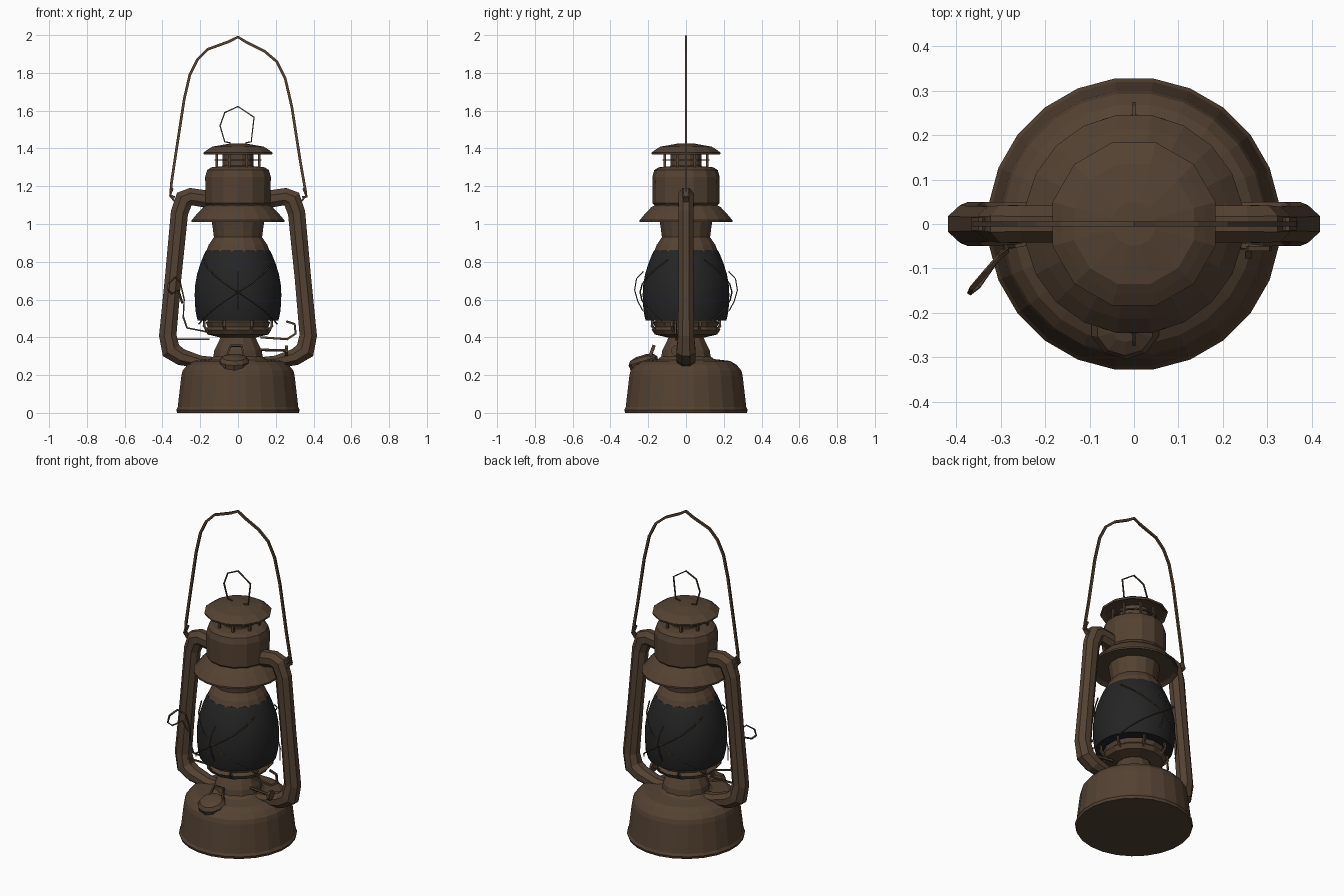
import bpy, bmesh, math
from mathutils import Vector

if "Cube" in bpy.data.objects:
    bpy.data.objects.remove(bpy.data.objects["Cube"])


def material(name, rgb):
    m = bpy.data.materials.new(name)
    m.diffuse_color = (*rgb, 1)
    m.use_nodes = True
    m.node_tree.nodes["Principled BSDF"].inputs["Base Color"].default_value = m.diffuse_color
    return m


BROWN = material("rusty brown metal", (0.088, 0.054, 0.032))
BLACK = material("sooty black glass", (0.018, 0.018, 0.019))


def finish(name, bm, mat, smooth=False):
    bmesh.ops.recalc_face_normals(bm, faces=bm.faces)
    me = bpy.data.meshes.new(name)
    bm.to_mesh(me)
    bm.free()
    me.materials.append(mat)
    for p in me.polygons:
        p.use_smooth = smooth
    ob = bpy.data.objects.new(name, me)
    bpy.context.collection.objects.link(ob)
    return ob


def skin(bm, rings, caps=True):
    n = len(rings[0])
    for a, b in zip(rings, rings[1:]):
        for i in range(n):
            j = (i + 1) % n
            bm.faces.new((a[i], a[j], b[j], b[i]))
    if caps:
        bm.faces.new(rings[0])
        bm.faces.new(rings[-1])


def lathe(name, profile, sides, mat=BROWN, smooth=False, caps=True):
    """Turn a list of (radius, height) about z."""
    bm = bmesh.new()
    rings = [[bm.verts.new((r * math.cos(2 * math.pi * (i + .5) / sides),
                            r * math.sin(2 * math.pi * (i + .5) / sides), z))
              for i in range(sides)] for r, z in profile]
    skin(bm, rings, caps)
    return finish(name, bm, mat, smooth)


def sweep(name, points, radii, sides=4, mat=BROWN):
    """Tube along a path; radii is one (in-plane, sideways) pair or one per point."""
    pts = [Vector(p) for p in points]
    if not isinstance(radii, list):
        radii = [radii] * len(pts)
    bm = bmesh.new()
    rings, side = [], None
    for i, p in enumerate(pts):
        a = (pts[i] - pts[i - 1]).normalized() if i else Vector()
        b = (pts[i + 1] - pts[i]).normalized() if i < len(pts) - 1 else Vector()
        t = (a + b).normalized()
        if side is None:
            side = Vector((0, 1, 0)) if abs(t.y) < .6 else Vector((0, 0, 1))
        side = (side - t * side.dot(t)).normalized()
        up = t.cross(side)
        ru, rs = radii[i]
        rings.append([bm.verts.new(p + up * ru * math.cos(k) + side * rs * math.sin(k))
                      for k in (2 * math.pi * (j + .5) / sides for j in range(sides))])
    skin(bm, rings)
    return finish(name, bm, mat)


# Fuel tank, rolled foot and stepped crown
lathe("fuel_tank", [(.325, 0), (.33, .015), (.322, .03), (.302, .2), (.295, .225),
                    (.27, .255), (.235, .275), (.15, .285), (.13, .30)], 24)

# Burner cone and gallery plate
lathe("burner_cone", [(.14, .27), (.13, .33), (.10, .39), (.085, .42)], 12)
lathe("burner_gallery", [(.10, .40), (.165, .415), (.182, .44), (.165, .455),
                         (.175, .48), (.15, .495)], 14)
for i in range(8):
    a = math.pi * (i + .5) / 4
    c, s = math.cos(a), math.sin(a)
    sweep(f"globe_prong_{i}", [(.17 * c, .17 * s, .43), (.195 * c, .195 * s, .46),
                               (.19 * c, .19 * s, .51)], (.009, .009))

# Glass globe
lathe("glass_globe", [(.215, .49), (.224, .53), (.229, .58), (.23, .63), (.227, .68),
                      (.217, .735), (.2, .79), (.18, .84), (.168, .862)],
      40, BLACK)
bpy.context.view_layer.objects.active = bpy.data.objects["glass_globe"]
bpy.data.objects["glass_globe"].select_set(True)
bpy.ops.object.shade_smooth_by_angle(angle=math.radians(40))

# Collar above the globe, skirt and hood
lathe("globe_collar", [(.172, .855), (.158, .89), (.13, .93), (.135, .97), (.145, 1.03)], 16)
lathe("hood_skirt", [(.13, 1.025), (.225, 1.025), (.248, 1.01), (.248, 1.02),
                     (.215, 1.06), (.185, 1.09), (.165, 1.10)], 20)
lathe("hood", [(.165, 1.08), (.168, 1.10), (.177, 1.11), (.178, 1.25), (.168, 1.285),
               (.145, 1.30), (.10, 1.305)], 14)

# Vented chimney with posts and cap
lathe("chimney_neck", [(.10, 1.29), (.085, 1.31), (.085, 1.39)], 12)
for i in range(8):
    a = math.pi * (i + .5) / 4
    c, s = .122 * math.cos(a), .122 * math.sin(a)
    sweep(f"vent_post_{i}", [(c, s, 1.29), (c, s, 1.39)], (.009, .009))
lathe("vent_ring", [(.116, 1.335), (.126, 1.335), (.126, 1.342), (.116, 1.342),
                    (.116, 1.335)], 16, caps=False)
lathe("chimney_cap", [(.12, 1.385), (.165, 1.38), (.187, 1.367), (.19, 1.378),
                      (.165, 1.395), (.14, 1.41), (.12, 1.413), (.05, 1.425)], 12)

# Lifting ring on the cap
sweep("lifting_ring", [(-.04, 0, 1.43), (-.07, 0, 1.435), (-.095, 0, 1.52), (-.07, 0, 1.59),
                       (0, 0, 1.622), (.085, 0, 1.565), (.07, 0, 1.435), (.04, 0, 1.43)],
      (.005, .005))

# Side air tubes, ears, mirrored
for name, m in (("left", -1), ("right", 1)):
    sweep(f"{name}_air_tube",
          [(m * x, 0, z) for x, z in ((.12, 1.125), (.25, 1.145), (.285, 1.13), (.31, 1.06),
                                      (.343, .72), (.372, .41), (.355, .33), (.3, .295),
                                      (.2, .27), (.1, .265))],
          [(.05, .045), (.05, .045), (.056, .046), (.05, .042), (.047, .042),
           (.05, .046), (.056, .054), (.048, .054), (.036, .05), (.03, .04)], 8)
    sweep(f"{name}_handle_ear", [(m * .335, 0, 1.12), (m * .36, 0, 1.15), (m * .345, 0, 1.19)],
          (.007, .02))

# Carrying bail
sweep("bail_handle",
      [(-.335, 0, 1.14), (-.358, 0, 1.15), (-.352, 0, 1.22), (-.325, 0, 1.4), (-.285, 0, 1.66),
       (-.255, 0, 1.79), (-.215, 0, 1.87), (-.16, 0, 1.925), (-.05, 0, 1.965), (0, 0, 1.99),
       (.045, 0, 1.962), (.14, 0, 1.915), (.205, 0, 1.86), (.25, 0, 1.77), (.285, 0, 1.62),
       (.33, 0, 1.33), (.358, 0, 1.17), (.362, 0, 1.145), (.34, 0, 1.14)],
      (.01, .008))

# Crossed guard wires, front and back
for face, turn in (("front", -90), ("back", 90)):
    for k, m in (("a", -1), ("b", 1)):
        pts = []
        for i in range(9):
            u = i / 4 - 1
            a = math.radians(turn + m * 62 * u)
            r = .235 + .008 * (1 - u * u) - .03 * max(0, u) ** 2
            pts.append((r * math.cos(a), r * math.sin(a), .64 + .17 * u))
        sweep(f"{face}_guard_wire_{k}", pts, (.004, .004))
    s = math.copysign(1, turn)
    sweep(f"{face}_guard_bow", [(0, s * y, z) for y, z in ((.228, .54), (.255, .59), (.272, .65),
                                                          (.262, .71), (.225, .75))], (.004, .004))

# Globe lifting lever: rod and finger loop by the left tube
sweep("lever_loop", [(-.29, -.05, .50), (-.285, -.06, .60), (-.305, -.075, .69), (-.335, -.11, .72),
                     (-.365, -.145, .69), (-.37, -.155, .65), (-.35, -.14, .63),
                     (-.315, -.09, .65), (-.295, -.06, .58)], (.005, .007))
sweep("lever_rod", [(-.34, -.02, .39), (-.15, -.02, .39)], (.006, .006))
sweep("lever_foot", [(-.17, -.03, .43), (-.27, -.05, .45), (-.29, -.05, .51)], (.006, .006))

# Wick adjuster shaft and hook
sweep("wick_shaft", [(.08, -.04, .335), (.26, -.05, .33)], (.008, .008), 6)
sweep("wick_knob", [(.25, -.05, .33), (.265, -.05, .33)], (.03, .03), 8)
sweep("wick_hook", [(.12, -.04, .40), (.26, -.05, .39), (.305, -.055, .42), (.30, -.055, .47),
                    (.255, -.055, .485)], (.008, .008))

# Filler cap on the tank's front shoulder
cap = lathe("filler_cap", [(.075, -.03), (.08, .01), (.065, .03), (.03, .04)], 10)
cap.location = (-.02, -.225, .265)
cap.rotation_euler = (.3, 0, 0)
sweep("filler_wing", [(-.06, -.19, .30), (-.04, -.17, .355), (.02, -.17, .355), (.03, -.19, .30)],
      (.007, .012))
